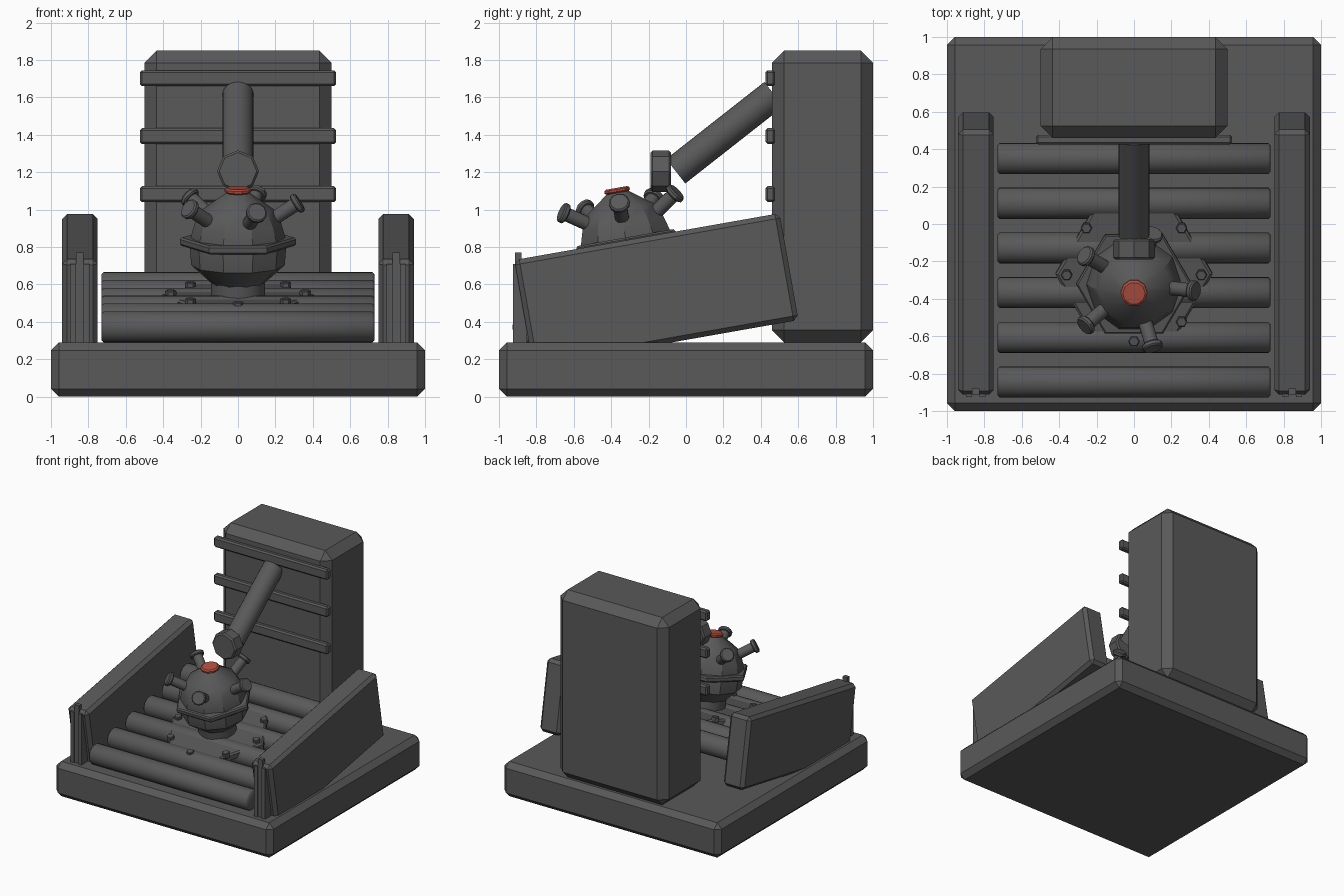
import bpy, bmesh, math
from mathutils import Matrix, Vector

if "Cube" in bpy.data.objects:
    bpy.data.objects.remove(bpy.data.objects["Cube"])

TILT = math.radians(10)
# Frame of the inclined roller table, centred under the vessel
TABLE = Matrix.Translation((0, -0.27, 0.545)) @ Matrix.Rotation(TILT, 4, 'X')


def material(name, rgb):
    m = bpy.data.materials.new(name)
    m.diffuse_color = (*rgb, 1)
    m.use_nodes = True
    m.node_tree.nodes["Principled BSDF"].inputs["Base Color"].default_value = m.diffuse_color
    return m


GREY = material("dark_grey", (0.1, 0.1, 0.102))
RED = material("dull_red", (0.42, 0.08, 0.055))


def finish(name, bm, mat=GREY, smooth=None):
    bmesh.ops.recalc_face_normals(bm, faces=bm.faces)
    me = bpy.data.meshes.new(name)
    bm.to_mesh(me)
    bm.free()
    me.materials.append(mat)
    if smooth:
        me.shade_smooth()
        me.set_sharp_from_angle(angle=math.radians(smooth))
    ob = bpy.data.objects.new(name, me)
    bpy.context.collection.objects.link(ob)
    return ob


def box(name, size, mtx, bevel=0.0):
    bm = bmesh.new()
    bmesh.ops.create_cube(bm, size=1)
    bmesh.ops.scale(bm, vec=size, verts=bm.verts)
    if bevel:
        bmesh.ops.bevel(bm, geom=bm.edges[:], offset=bevel, segments=1,
                        affect='EDGES', profile=0.5)
    bm.transform(mtx)
    return finish(name, bm)


def span(name, lo, hi, bevel=0.0):
    lo, hi = Vector(lo), Vector(hi)
    return box(name, hi - lo, Matrix.Translation((lo + hi) / 2), bevel)


def lathe(name, profile, sides, mtx, mat=GREY, smooth=None, turn=0.0):
    """Revolve (radius, height) points round local z, with flat caps."""
    bm = bmesh.new()
    rings = []
    for r, z in profile:
        rings.append([bm.verts.new((r * math.cos(turn + math.tau * i / sides),
                                    r * math.sin(turn + math.tau * i / sides), z))
                      for i in range(sides)])
    for a, b in zip(rings, rings[1:]):
        for i in range(sides):
            j = (i + 1) % sides
            bm.faces.new((a[i], a[j], b[j], b[i]))
    bm.faces.new(rings[0][::-1])
    bm.faces.new(rings[-1])
    bm.transform(mtx)
    return finish(name, bm, mat, smooth)


def rod(name, start, end, r, sides, bevel=0.0, smooth=50, turn=0.0, frame=Matrix()):
    start, end = Vector(start), Vector(end)
    d = end - start
    mtx = frame @ Matrix.Translation(start) @ d.to_track_quat('Z', 'Y').to_matrix().to_4x4()
    h = d.length
    prof = [(r, 0), (r, h)]
    if bevel:
        prof = [(r - bevel, 0), (r, bevel), (r, h - bevel), (r - bevel, h)]
    return lathe(name, prof, sides, mtx, GREY, smooth, turn)


# Base slab and rear tower with its cross bands
span("base", (-1, -1, 0), (1, 1, 0.29), 0.042)
span("tower", (-0.5, 0.46, 0.29), (0.5, 1, 1.85), 0.065)
for i, z in enumerate((1.04, 1.35, 1.66)):
    span(f"tower_band_{i}", (-0.525, 0.425, z), (0.525, 0.477, z + 0.085), 0.012)

# Inclined side rails with upright brackets on the front ends
for s, side in ((-1, "left"), (1, "right")):
    x = 0.845 * s
    box(f"{side}_rail", (0.19, 1.44, 0.58),
        Matrix.Translation((x, -0.158, 0.57)) @ Matrix.Rotation(TILT, 4, 'X'), 0.026)
    for k in (-1, 1):
        cx = x + 0.036 * k
        span(f"{side}_bracket_cheek", (cx - 0.016, -0.925, 0.28), (cx + 0.016, -0.85, 0.71))
    span(f"{side}_bracket_spine", (x - 0.02, -0.915, 0.28), (x + 0.02, -0.88, 0.77))

# Rollers climbing toward the tower
for i in range(6):
    y = -0.845 + 0.239 * i
    z = 0.373 + 0.042 * i
    rod(f"roller_{i}", (-0.73, y, z), (0.73, y, z), 0.083, 24, 0.012)

# Hexagonal mounting plate with a ring of bolts
lathe("mount_plate", [(0.42, -0.05), (0.42, -0.01), (0.405, 0.0)], 6, TABLE)
for i in range(8):
    a = math.tau * i / 8
    px, py = 0.36 * math.cos(a), 0.36 * math.sin(a)
    rod(f"plate_bolt_{i}", (px, py, -0.02), (px, py, 0.025), 0.03, 6, 0.005, None, 0, TABLE)

# Vessel: neck, body and hexagonal collar
lathe("vessel_neck", [(0.145, -0.02), (0.145, 0.09)], 24, TABLE, GREY, 40)
lathe("vessel_body", [(0.14, 0.06), (0.25, 0.16), (0.26, 0.29), (0.23, 0.39),
                      (0.19, 0.465), (0.06, 0.555)], 10, TABLE, GREY, 30)
lathe("vessel_collar", [(0.30, 0.265), (0.31, 0.275), (0.31, 0.30), (0.30, 0.31)], 6, TABLE)

# Red cap on the crown
lathe("crown_cap", [(0.06, 0.55), (0.072, 0.56), (0.072, 0.572), (0.06, 0.58)],
      10, TABLE, RED)

# Five flanged ports round the dome
for i in range(5):
    a, e = math.radians(72 * i), math.radians(33)
    d = Vector((math.cos(a) * math.cos(e), math.sin(a) * math.cos(e), math.sin(e)))
    c = Vector((0, 0, 0.29))
    rod(f"port_tube_{i}", c + d * 0.2, c + d * 0.375, 0.038, 16, 0, 50, 0, TABLE)
    rod(f"port_flange_{i}", c + d * 0.362, c + d * 0.395, 0.056, 12, 0.008, 30, 0, TABLE)

# Arm from the tower and its joint disc
rod("arm", (0, -0.055, 1.205), (0, 0.47, 1.617), 0.083, 24)
rod("arm_joint", (0, -0.19, 1.205), (0, -0.08, 1.205), 0.112, 8, 0.012, None, math.pi / 8 * 0)
